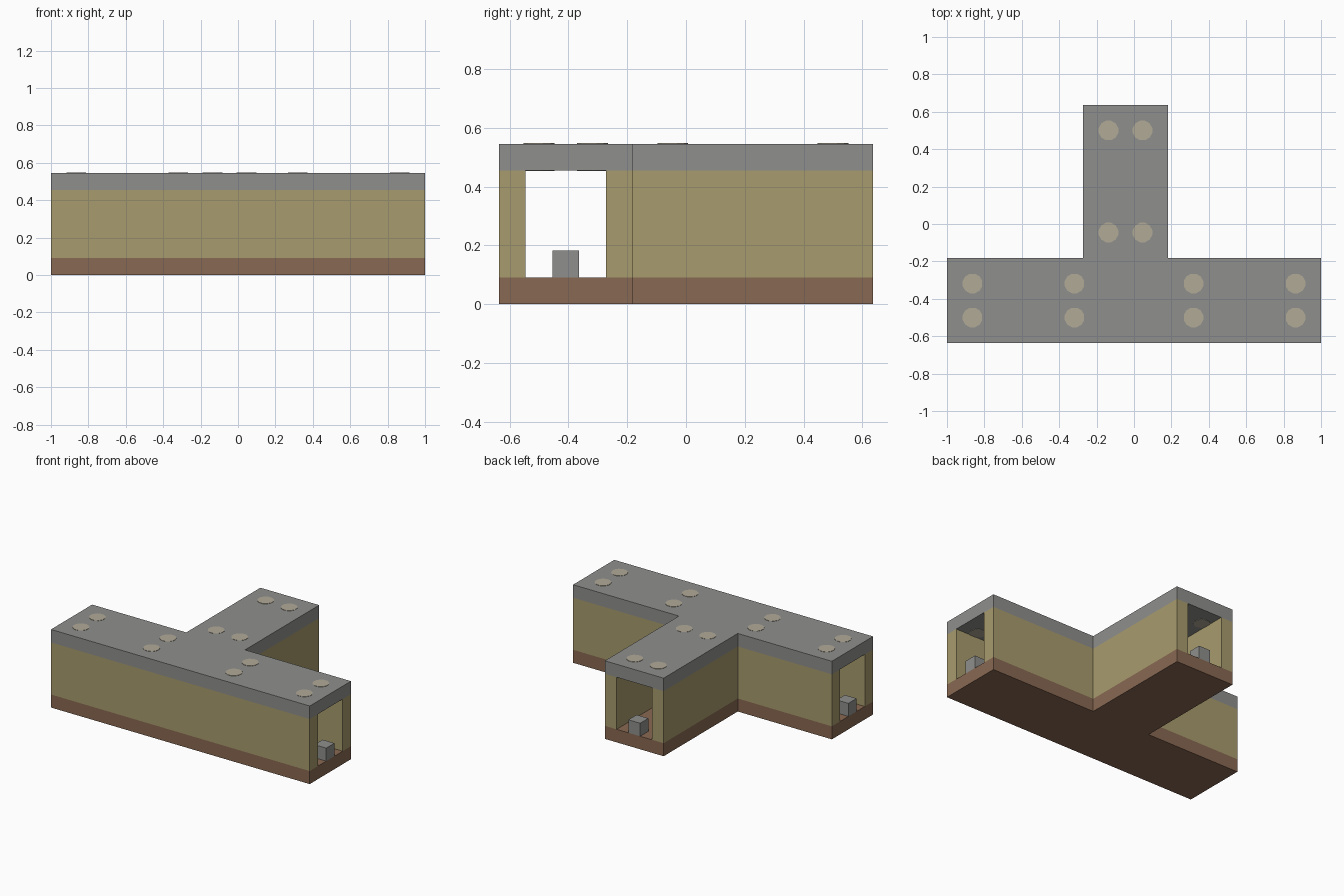
import bpy
import bmesh
import math
from mathutils import Matrix

if "Cube" in bpy.data.objects:
    bpy.data.objects.remove(bpy.data.objects["Cube"])

U = 1 / 11  # module: one wall thickness


def material(name, rgb):
    m = bpy.data.materials.new(name)
    m.use_nodes = True
    m.diffuse_color = (*rgb, 1)
    bsdf = next(n for n in m.node_tree.nodes if n.type == 'BSDF_PRINCIPLED')
    bsdf.inputs["Base Color"].default_value = (*rgb, 1)
    return m


grey = material("concrete grey", (0.275, 0.275, 0.27))
tan = material("wall tan", (0.39, 0.33, 0.155))
brown = material("floor brown", (0.25, 0.14, 0.084))
cream = material("lamp cream", (0.44, 0.40, 0.31))


def finish(name, bm, mat):
    bmesh.ops.recalc_face_normals(bm, faces=bm.faces)
    mesh = bpy.data.meshes.new(name)
    bm.to_mesh(mesh)
    bm.free()
    mesh.materials.append(mat)
    obj = bpy.data.objects.new(name, mesh)
    bpy.context.collection.objects.link(obj)
    return obj


def slab(name, outline, low, high, mat):
    """Extrude a plan outline, given in modules, between two heights."""
    bm = bmesh.new()
    face = bm.faces.new([bm.verts.new((x * U, y * U, low * U)) for x, y in outline])
    top = bmesh.ops.extrude_face_region(bm, geom=[face])["geom"]
    bmesh.ops.translate(bm, vec=(0, 0, (high - low) * U),
                        verts=[v for v in top if isinstance(v, bmesh.types.BMVert)])
    return finish(name, bm, mat)


def rect(x0, y0, x1, y1):
    return [(x0, y0), (x1, y0), (x1, y1), (x0, y1)]


# Floor and roof share the T-shaped plan
plan = [(-11, -7), (11, -7), (11, -2), (2, -2), (2, 7), (-3, 7), (-3, -2), (-11, -2)]
slab("floor", plan, 0, 1, brown)
slab("roof", plan, 5, 6, grey)

# Front wall and the two L-shaped walls at the junction
slab("front_wall", rect(-11, -7, 11, -6), 1, 5, tan)
slab("left_corner_wall", [(11, -3), (11, -2), (2, -2), (2, 7), (1, 7), (1, -3)], 1, 5, tan)
slab("right_corner_wall", [(-11, -3), (-2, -3), (-2, 7), (-3, 7), (-3, -2), (-11, -2)], 1, 5, tan)

# Small block in each open doorway
for name, x, y in (("left", 10, -5), ("right", -11, -5), ("back", -1, 6)):
    slab(name + "_doorway_block", rect(x, y, x + 1, y + 1), 1, 2, grey)

# Round lamps passing through the roof, in pairs
spots = [(x, y) for x in (-9.5, -3.5, 3.5, 9.5) for y in (-5.5, -3.5)]
spots += [(x, y) for x in (-1.5, 0.5) for y in (-0.5, 5.5)]
for i, (x, y) in enumerate(spots):
    bm = bmesh.new()
    bmesh.ops.create_cone(bm, cap_ends=True, segments=12, radius1=0.054, radius2=0.054,
                          depth=U + 0.004,
                          matrix=Matrix.Translation((x * U, y * U, 5.5 * U))
                          @ Matrix.Rotation(math.pi / 12, 4, 'Z'))
    finish(f"roof_lamp_{i + 1}", bm, cream)
